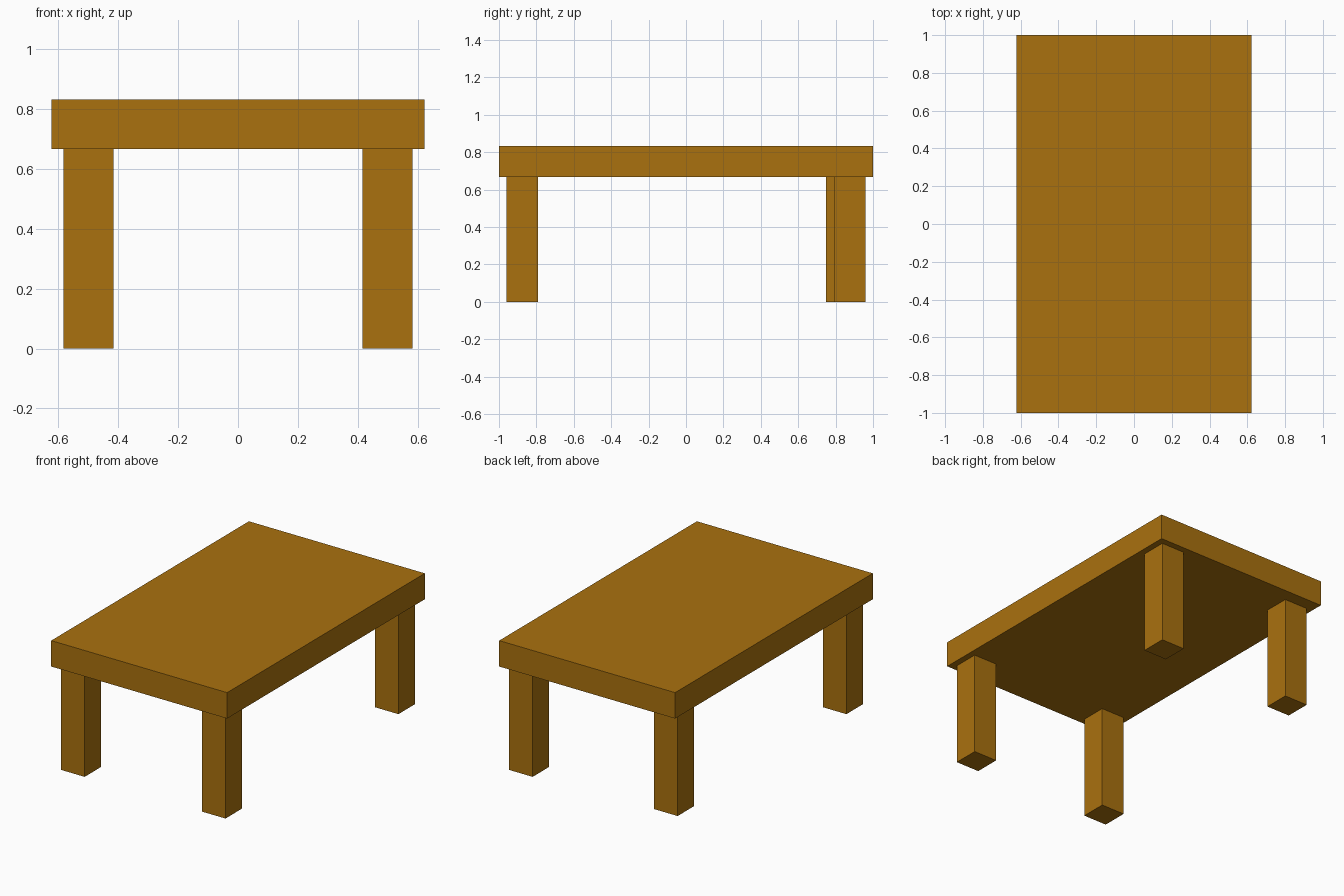
import bpy

if "Cube" in bpy.data.objects:
    bpy.data.objects.remove(bpy.data.objects["Cube"])

wood = bpy.data.materials.new("brown wood")
wood.diffuse_color = (0.40, 0.165, 0.0045, 1)
wood.use_nodes = True
wood.node_tree.nodes["Principled BSDF"].inputs["Base Color"].default_value = wood.diffuse_color


def box(name, centre, size):
    bpy.ops.mesh.primitive_cube_add(size=1, location=centre)
    ob = bpy.context.object
    ob.name = name
    ob.scale = size
    bpy.ops.object.transform_apply(location=False, rotation=False, scale=True)
    ob.data.materials.append(wood)
    return ob


LEG, HEIGHT, THICK = 0.167, 0.667, 0.166

# Table top
box("table_top", (0, 0, HEIGHT + THICK / 2), (1.246, 2.0, THICK))

# Legs: the back left one sits slightly further in
for name, x, y in (("front_left_leg", -0.499, -0.875),
                   ("front_right_leg", 0.499, -0.875),
                   ("back_left_leg", -0.499, 0.833),
                   ("back_right_leg", 0.499, 0.875)):
    box(name, (x, y, HEIGHT / 2), (LEG, LEG, HEIGHT))
